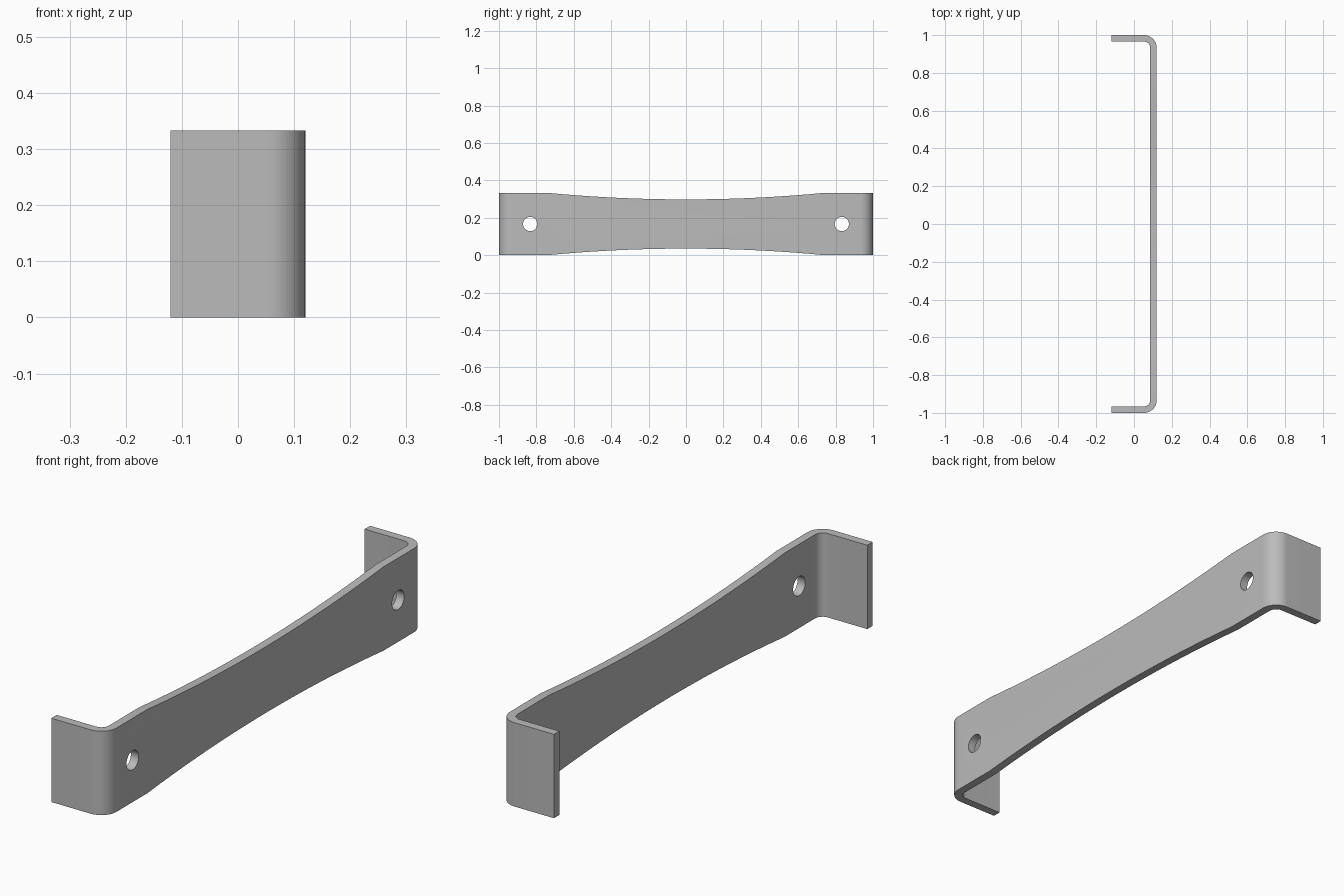
import bpy, bmesh, math
from mathutils import Vector

cube = bpy.data.objects.get("Cube")
if cube:
    bpy.data.objects.remove(cube, do_unlink=True)

HEIGHT = 0.333
THICK = 0.034
X_OUT, X_END = 0.12, -0.12
BEND_R = 0.067
WAIST_HALF, WAIST_DEPTH = 0.74, 0.035
HOLE_Y, HOLE_R = 0.833, 0.038

metal = bpy.data.materials.new("grey metal")
metal.use_nodes = True
GREY = (0.5, 0.5, 0.5, 1)
metal.diffuse_color = GREY
metal.node_tree.nodes["Principled BSDF"].inputs["Base Color"].default_value = GREY


def prism(name, outline, sweep):
    """Extrude a closed outline along a vector."""
    bm = bmesh.new()
    face = bm.faces.new([bm.verts.new(p) for p in outline])
    ext = bmesh.ops.extrude_face_region(bm, geom=[face])
    moved = [v for v in ext["geom"] if isinstance(v, bmesh.types.BMVert)]
    bmesh.ops.translate(bm, verts=moved, vec=Vector(sweep))
    bmesh.ops.recalc_face_normals(bm, faces=bm.faces)
    mesh = bpy.data.meshes.new(name)
    bm.to_mesh(mesh)
    bm.free()
    mesh.materials.append(metal)
    obj = bpy.data.objects.new(name, mesh)
    bpy.context.collection.objects.link(obj)
    return obj


def half_path(inset):
    """Plan line from the flange end round the bend, on the +y side."""
    r = BEND_R - inset
    cx, cy = X_OUT - BEND_R, 1 - BEND_R
    bend = [(cx + r * math.sin(a), cy + r * math.cos(a), 0)
            for a in (math.pi / 2 * i / 12 for i in range(13))]
    return [(X_END, 1 - inset, 0)] + bend


def full_path(inset):
    half = half_path(inset)
    return half + [(x, -y, z) for x, y, z in reversed(half)]


# Bent strip with two end flanges
bracket = prism("bracket", full_path(0) + full_path(THICK)[::-1], (0, 0, HEIGHT))

# Shallow waist curves on the top and bottom edges
arc_r = (WAIST_HALF ** 2 + WAIST_DEPTH ** 2) / (2 * WAIST_DEPTH)
arc = []
for i in range(-21, 22):
    y = WAIST_HALF * i / 20
    arc.append((y, WAIST_DEPTH - arc_r + math.sqrt(arc_r ** 2 - y ** 2)))
arc += [(arc[-1][0], -0.1), (arc[0][0], -0.1)]
cutters = [
    prism("waist_cutter_bottom", [(0, y, z) for y, z in arc], (0.3, 0, 0)),
    prism("waist_cutter_top", [(0, y, HEIGHT - z) for y, z in arc], (0.3, 0, 0)),
]

# Screw holes
for side in (-1, 1):
    ring = [(0, side * HOLE_Y + HOLE_R * math.cos(a), HEIGHT / 2 + HOLE_R * math.sin(a))
            for a in (math.tau * i / 40 for i in range(40))]
    cutters.append(prism("hole_cutter", ring, (0.3, 0, 0)))

bpy.ops.object.select_all(action="DESELECT")
bpy.context.view_layer.objects.active = bracket
bracket.select_set(True)
for cutter in cutters:
    cutter.hide_render = True
    mod = bracket.modifiers.new("cut", "BOOLEAN")
    mod.operation = "DIFFERENCE"
    mod.solver = "EXACT"
    mod.object = cutter
    bpy.ops.object.modifier_apply(modifier=mod.name)
    bpy.data.objects.remove(cutter, do_unlink=True)

bpy.ops.object.shade_smooth_by_angle(angle=math.radians(30))
